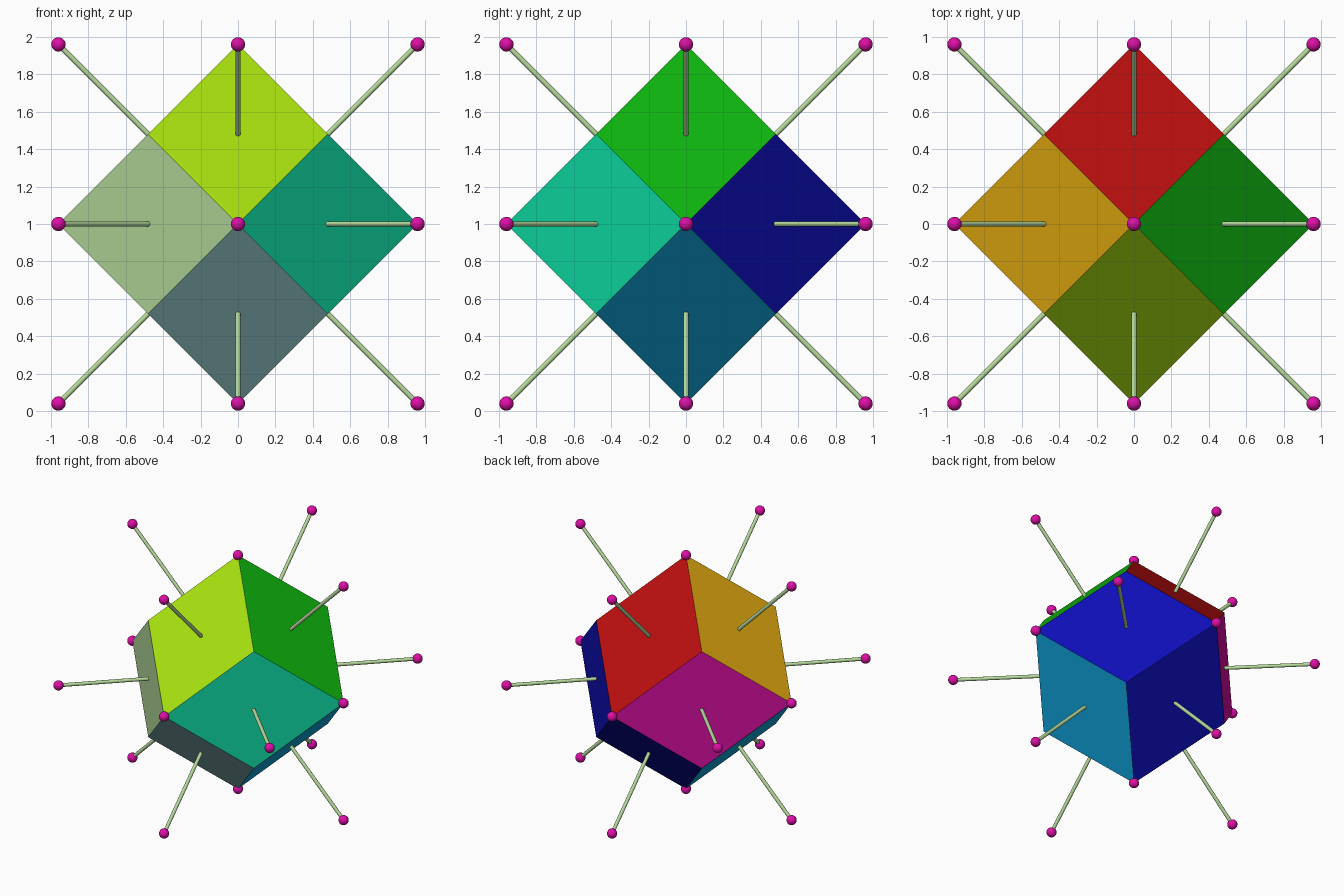
import bpy, bmesh, math
from mathutils import Vector
from itertools import product

if "Cube" in bpy.data.objects:
    bpy.data.objects.remove(bpy.data.objects["Cube"])

A = 0.96                      # centre to four-way corners
C = Vector((0, 0, 1))         # centre of the model
BALL_R, ROD_R = 0.038, 0.014


def lin(c):
    c /= 255
    return c / 12.92 if c <= 0.04045 else ((c + 0.055) / 1.055) ** 2.4


def material(name, r, g, b):
    m = bpy.data.materials.new(name)
    m.diffuse_color = (lin(r), lin(g), lin(b), 1)
    m.use_nodes = True
    m.node_tree.nodes["Principled BSDF"].inputs["Base Color"].default_value = m.diffuse_color
    return m


mats = {n: material(n, *rgb) for n, rgb in {
    "lime": (167, 223, 14), "pale green": (183, 219, 156),
    "teal": (14, 223, 168), "pale cyan": (164, 220, 223),
    "green": (14, 183, 14), "blue": (14, 14, 183),
    "sky blue": (14, 168, 223), "red": (183, 14, 14),
    "gold": (223, 167, 14), "magenta": (223, 14, 168)}.items()}

# Face direction -> colour
face_colour = {
    (0, -1, 1): "lime", (-1, -1, 0): "pale green", (1, -1, 0): "teal",
    (0, -1, -1): "pale cyan", (1, 0, 1): "green", (1, 1, 0): "blue",
    (0, 1, -1): "blue", (1, 0, -1): "sky blue", (-1, 0, -1): "sky blue",
    (0, 1, 1): "red", (-1, 0, 1): "gold", (-1, 1, 0): "magenta"}

# Rhombic dodecahedron: hull of an octahedron and a cube
axes = [Vector(d) for d in product((-1, 0, 1), repeat=3) if sum(map(abs, d)) == 1]
corners = [Vector(d) / 2 for d in product((-1, 1), repeat=3)]
bm = bmesh.new()
for p in axes + corners:
    bm.verts.new(p * A)
bmesh.ops.convex_hull(bm, input=bm.verts)
bmesh.ops.dissolve_limit(bm, angle_limit=math.radians(1), verts=bm.verts, edges=bm.edges)
bmesh.ops.recalc_face_normals(bm, faces=bm.faces)
names = list(mats)
for f in bm.faces:
    key = tuple(round(c * 1.4) for c in f.normal)
    f.material_index = names.index(face_colour[key])
mesh = bpy.data.meshes.new("rhombic_body")
bm.to_mesh(mesh)
bm.free()
for m in mats.values():
    mesh.materials.append(m)
body = bpy.data.objects.new("rhombic_body", mesh)
body.location = C
bpy.context.collection.objects.link(body)


def ball(name, pos):
    bpy.ops.mesh.primitive_uv_sphere_add(segments=24, ring_count=14, radius=BALL_R, location=C + pos)
    o = bpy.context.object
    o.name = name
    o.data.materials.append(mats["magenta"])
    bpy.ops.object.shade_smooth()


def rod(name, start, end):
    d = end - start
    bpy.ops.mesh.primitive_cylinder_add(vertices=16, radius=ROD_R, depth=d.length,
                                        location=C + (start + end) / 2,
                                        rotation=d.to_track_quat('Z', 'Y').to_euler())
    o = bpy.context.object
    o.name = name
    o.data.materials.append(mats["pale green"])
    bpy.ops.object.shade_smooth_by_angle(angle=math.radians(40))


# Balls on the six four-way corners
for d in axes:
    ball("corner_ball", d * A)

# A rod out of each face centre, tipped with a ball
for key in face_colour:
    d = Vector(key) * A
    rod("face_rod", d * 0.49, d)
    ball("rod_tip_ball", d)
